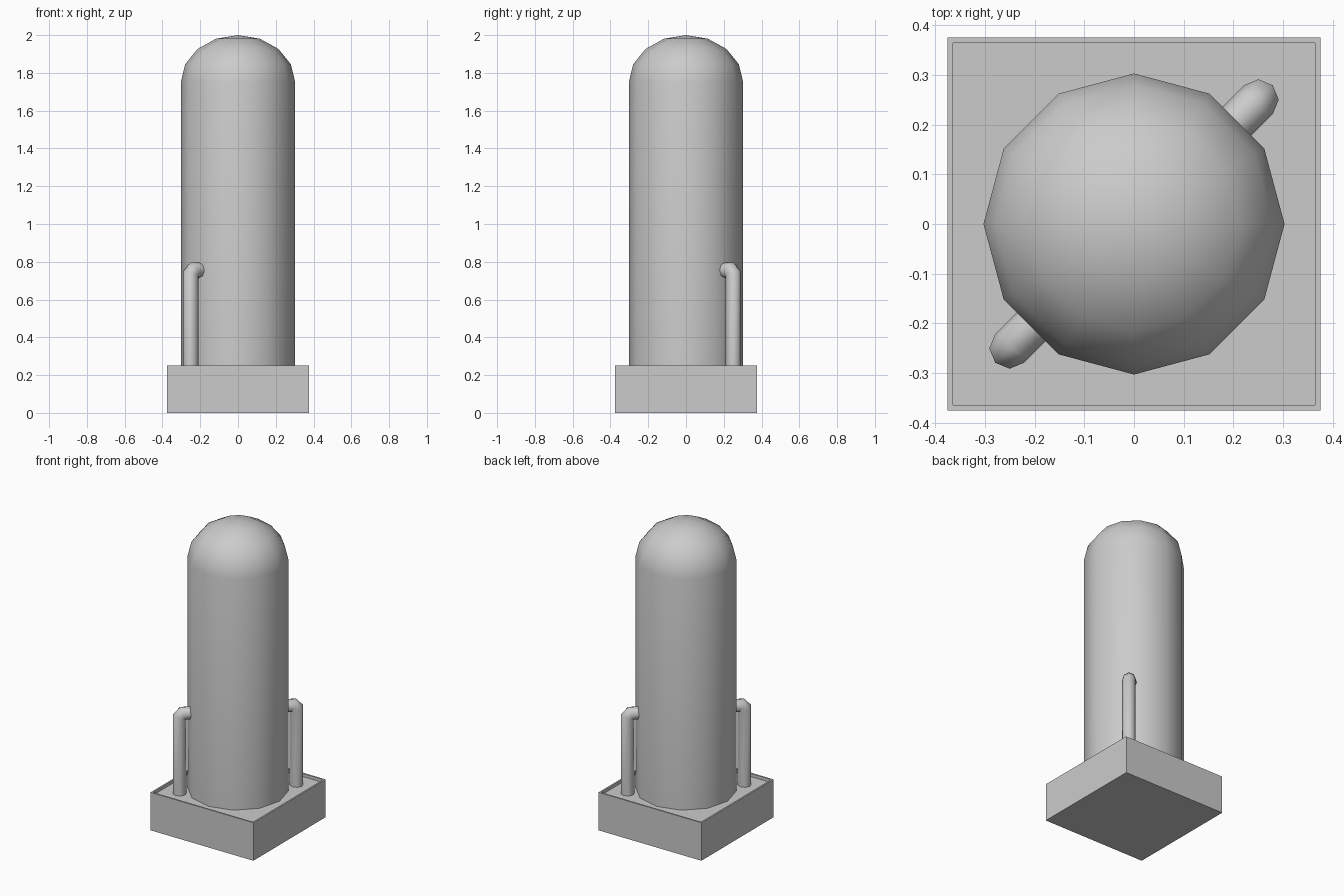
import bpy, bmesh
from math import sin, cos, pi, radians
from mathutils import Vector

if "Cube" in bpy.data.objects:
    bpy.data.objects.remove(bpy.data.objects["Cube"])


def finish(name, bm, smooth_angle=None):
    bmesh.ops.recalc_face_normals(bm, faces=bm.faces)
    mesh = bpy.data.meshes.new(name)
    bm.to_mesh(mesh)
    bm.free()
    obj = bpy.data.objects.new(name, mesh)
    bpy.context.collection.objects.link(obj)
    if smooth_angle:
        bpy.ops.object.select_all(action='DESELECT')
        obj.select_set(True)
        bpy.context.view_layer.objects.active = obj
        bpy.ops.object.shade_smooth_by_angle(angle=radians(smooth_angle))
    return obj


def bridge(bm, rings):
    for a, b in zip(rings, rings[1:]):
        n = len(a)
        for i in range(n):
            j = (i + 1) % n
            bm.faces.new((a[i], a[j], b[j], b[i]))


FLOOR = 0.23

# Square plinth with a thin raised rim
bm = bmesh.new()
bmesh.ops.create_cube(bm, size=1)
for v in bm.verts:
    v.co = Vector((v.co.x * 0.75, v.co.y * 0.75, (v.co.z + 0.5) * 0.25))
top = max(bm.faces, key=lambda f: f.calc_center_median().z)
bmesh.ops.inset_region(bm, faces=[top], thickness=0.015)
inner = bmesh.ops.extrude_face_region(bm, geom=[top])
bmesh.ops.translate(bm, vec=(0, 0, FLOOR - 0.25),
                    verts=[v for v in inner['geom'] if isinstance(v, bmesh.types.BMVert)])
if top.is_valid:
    bmesh.ops.delete(bm, geom=[top], context='FACES_ONLY')
finish("plinth", bm)

# Twelve-sided tank with a domed top
R, DOME_Z, DOME_H, SIDES = 0.303, 1.75, 0.25, 12
profile = [(R, FLOOR)] + [(R * cos(k * pi / 8), DOME_Z + DOME_H * sin(k * pi / 8))
                          for k in range(4)]
bm = bmesh.new()
rings = [[bm.verts.new((r * cos(2 * pi * i / SIDES), r * sin(2 * pi * i / SIDES), z))
          for i in range(SIDES)] for r, z in profile]
bridge(bm, rings)
bm.faces.new(rings[0])
tip = bm.verts.new((0, 0, DOME_Z + DOME_H))
for i in range(SIDES):
    bm.faces.new((rings[-1][i], rings[-1][(i + 1) % SIDES], tip))
finish("tank", bm, 40)


# Eight-sided pipes: up from the plinth, mitred elbow, into the tank
def pipe(name, heading, r=0.041, sides=8):
    out = Vector((cos(heading), sin(heading), 0))
    side = Vector((-sin(heading), cos(heading), 0))
    up = Vector((0, 0, 1))
    mitre = 1 / cos(pi / 8)
    # distance from axis, height, ring tilt, mitre stretch
    path = [(0.354, FLOOR, 0, 1), (0.354, 0.735, 22.5, mitre),
            (0.335, 0.755, 67.5, mitre), (0.285, 0.755, 90, 1)]
    bm = bmesh.new()
    rings = []
    for d, z, tilt, stretch in path:
        normal = out * cos(radians(tilt)) + up * sin(radians(tilt))
        rings.append([bm.verts.new(out * d + up * z
                                   + normal * (r * stretch * cos(2 * pi * i / sides))
                                   + side * (r * sin(2 * pi * i / sides)))
                      for i in range(sides)])
    bridge(bm, rings)
    bm.faces.new(rings[0])
    bm.faces.new(rings[-1])
    finish(name, bm, 50)


pipe("back_right_pipe", radians(45))
pipe("front_left_pipe", radians(225))
